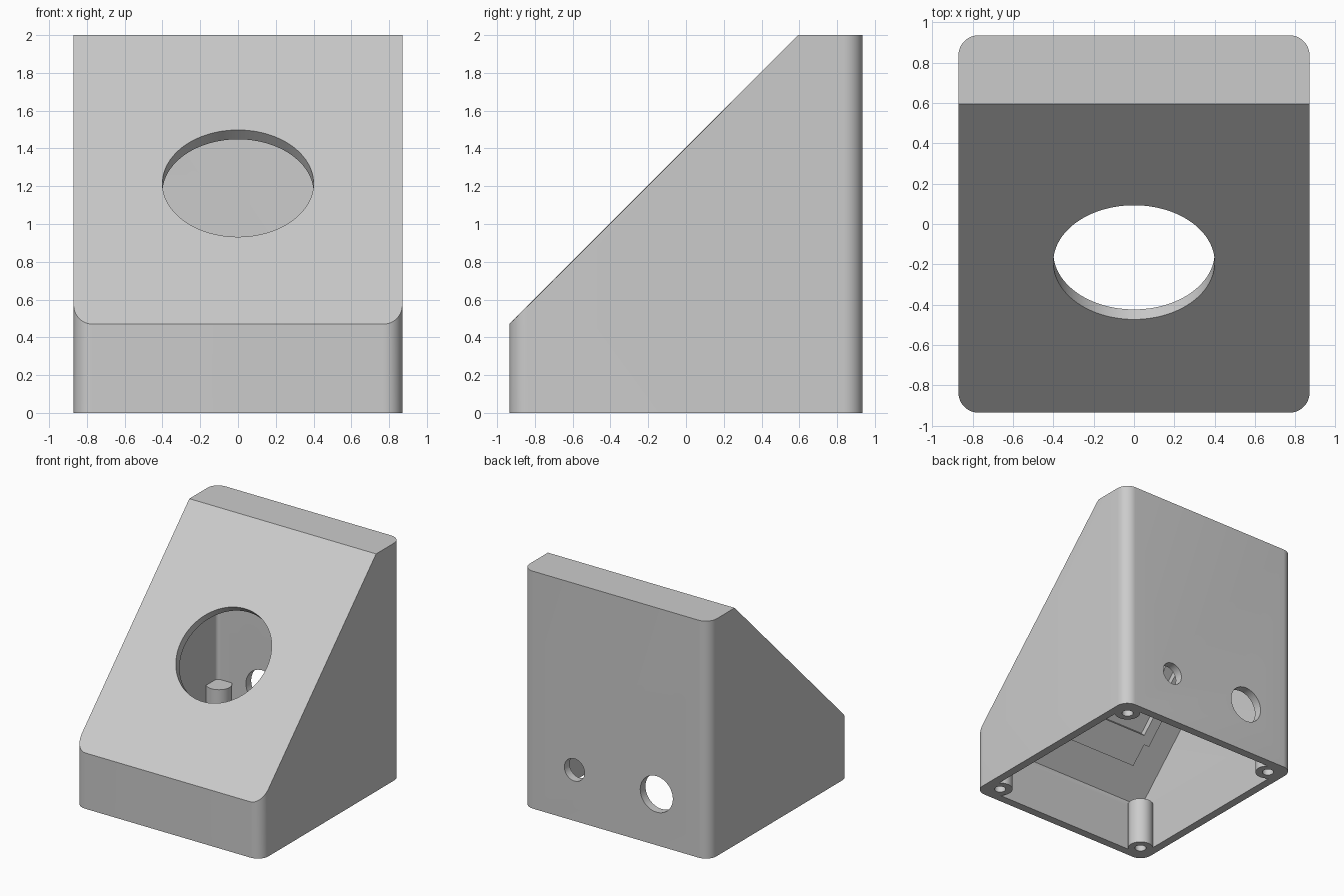
import bpy, bmesh, math
from mathutils import Vector, Matrix

if "Cube" in bpy.data.objects:
    bpy.data.objects.remove(bpy.data.objects["Cube"], do_unlink=True)

HX, HY, TOP, WALL = 0.87, 0.935, 2.0, 0.07
SLOPE = Vector((0, -1, 1)).normalized()        # outward normal of the sloped face
HOLE = Vector((0, -0.19, 1.215))               # centre of the round window

grey = bpy.data.materials.new("plain grey")
grey.use_nodes = True
grey.diffuse_color = (0.6, 0.6, 0.6, 1)
grey.node_tree.nodes["Principled BSDF"].inputs["Base Color"].default_value = (0.6, 0.6, 0.6, 1)


def to_object(name, bm):
    bmesh.ops.recalc_face_normals(bm, faces=bm.faces)
    mesh = bpy.data.meshes.new(name)
    bm.to_mesh(mesh)
    bm.free()
    mesh.materials.append(grey)
    obj = bpy.data.objects.new(name, mesh)
    bpy.context.collection.objects.link(obj)
    return obj


def prism(name, points, z0, z1, matrix=Matrix(), cut_at=None):
    """Extrude an outline upward, optionally cut off by the sloped plane."""
    bm = bmesh.new()
    face = bm.faces.new([bm.verts.new((x, y, z0)) for x, y in points])
    out = bmesh.ops.extrude_face_region(bm, geom=[face])["geom"]
    verts = [v for v in out if isinstance(v, bmesh.types.BMVert)]
    bmesh.ops.translate(bm, verts=verts, vec=(0, 0, z1 - z0))
    if cut_at is not None:
        geom = bm.verts[:] + bm.edges[:] + bm.faces[:]
        cut = bmesh.ops.bisect_plane(bm, geom=geom, plane_co=cut_at, plane_no=SLOPE, clear_outer=True)
        rim = [e for e in cut["geom_cut"] if isinstance(e, bmesh.types.BMEdge)]
        bmesh.ops.contextual_create(bm, geom=rim)
    bm.transform(matrix)
    return to_object(name, bm)


def rounded(hx, hy, r, steps=12):
    pts = []
    for k, (sx, sy) in enumerate(((1, 1), (-1, 1), (-1, -1), (1, -1))):
        for i in range(steps + 1):
            a = math.pi / 2 * (k + i / steps)
            pts.append((sx * (hx - r) + r * math.cos(a), sy * (hy - r) + r * math.sin(a)))
    return pts


def circle(r, n, cx=0, cy=0):
    return [(cx + r * math.cos(2 * math.pi * i / n), cy + r * math.sin(2 * math.pi * i / n))
            for i in range(n)]


def combine(obj, other, operation):
    mod = obj.modifiers.new("combine", "BOOLEAN")
    mod.operation, mod.solver, mod.object = operation, "EXACT", other
    bpy.context.view_layer.objects.active = obj
    bpy.ops.object.modifier_apply(modifier=mod.name)
    bpy.data.objects.remove(other, do_unlink=True)


# Hollow wedge body, open underneath
body = prism("housing", rounded(HX, HY, 0.1), 0, TOP, cut_at=HOLE)
inside = prism("inside", rounded(HX - WALL, HY - WALL, 0.03, 6), -0.2, TOP - WALL,
               cut_at=HOLE - SLOPE * WALL)
combine(body, inside, "DIFFERENCE")

# Stepped mounting frame behind the window, in the plane of the slope
tilt = Matrix.Translation(HOLE) @ Matrix.Rotation(math.pi / 4, 4, "X")
frame_outline = [(0.57, 0.6), (-0.57, 0.6), (-0.57, -0.55), (-0.52, -0.55),
                 (-0.52, -0.74), (0.52, -0.74), (0.52, -0.55), (0.57, -0.55)]
pocket_outline = [(0.48, 0.48), (-0.48, 0.48), (-0.48, -0.48), (0.48, -0.48)]
frame = prism("frame", frame_outline, -WALL - 0.05, -WALL + 0.02, tilt)
combine(body, frame, "UNION")
combine(body, prism("pocket", pocket_outline, -WALL - 0.1, -WALL, tilt), "DIFFERENCE")

# Round window through the slope
combine(body, prism("window", circle(0.4, 96), -0.2, 0.2, tilt), "DIFFERENCE")

# Corner screw posts with blind holes
corners = [(sx * 0.73, sy * 0.79) for sx in (-1, 1) for sy in (-1, 1)]
for x, y in corners:
    combine(body, prism("post", circle(0.1, 40, x, y), 0, 0.4), "UNION")
for x, y in corners:
    combine(body, prism("screw_hole", circle(0.045, 24, x, y), -0.1, 0.32), "DIFFERENCE")

# Two cable holes through the back wall
upright = Matrix.Translation((0, HY, 0.43)) @ Matrix.Rotation(math.pi / 2, 4, "X")
for x, r in ((-0.38, 0.152), (0.385, 0.094)):
    combine(body, prism("cable_hole", circle(r, 48, x), -0.15, 0.15, upright), "DIFFERENCE")

bpy.ops.object.select_all(action="DESELECT")
body.select_set(True)
bpy.context.view_layer.objects.active = body
bpy.ops.object.shade_smooth_by_angle(angle=math.radians(30))
